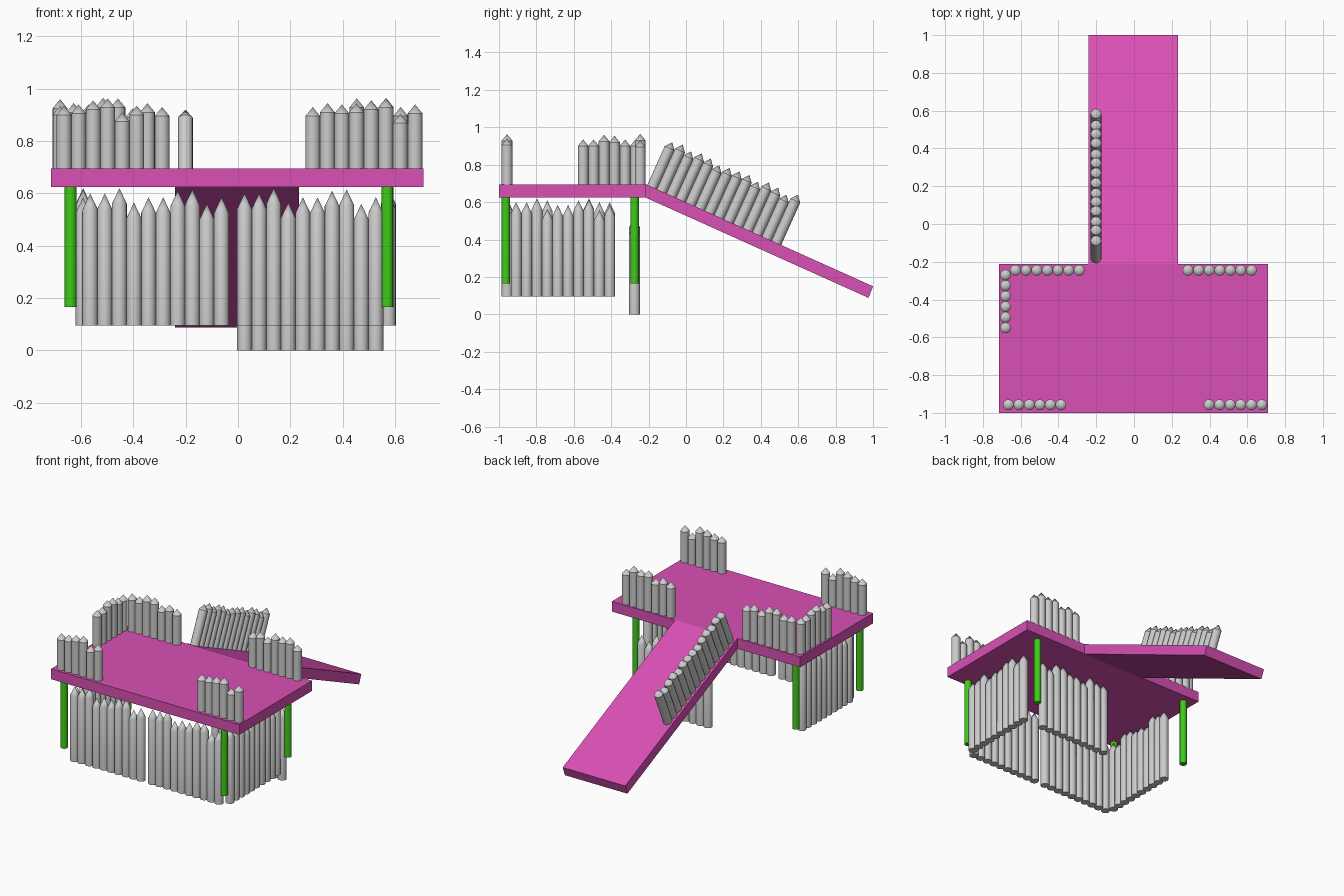
import bpy, bmesh
from math import cos, sin, pi, atan2
from mathutils import Vector, Matrix

if "Cube" in bpy.data.objects:
    bpy.data.objects.remove(bpy.data.objects["Cube"])


def material(name, rgb):
    m = bpy.data.materials.new(name)
    m.diffuse_color = (*rgb, 1)
    m.use_nodes = True
    m.node_tree.nodes["Principled BSDF"].inputs["Base Color"].default_value = m.diffuse_color
    return m


PINK = material("pink_paint", (0.70, 0.08, 0.46))
GREEN = material("green_paint", (0.05, 0.60, 0.01))


def finish(name, bm, mat=None, smooth=False):
    bmesh.ops.recalc_face_normals(bm, faces=bm.faces)
    me = bpy.data.meshes.new(name)
    bm.to_mesh(me)
    bm.free()
    ob = bpy.data.objects.new(name, me)
    bpy.context.collection.objects.link(ob)
    if mat:
        me.materials.append(mat)
    if smooth:
        bpy.ops.object.select_all(action='DESELECT')
        bpy.context.view_layer.objects.active = ob
        ob.select_set(True)
        bpy.ops.object.shade_smooth_by_angle(angle=0.6)
    return ob


def slab(name, profile, x0, x1, mat):
    """Extrude a y-z profile along x."""
    bm = bmesh.new()
    face = bm.faces.new([bm.verts.new((x0, y, z)) for y, z in profile])
    ext = bmesh.ops.extrude_face_region(bm, geom=[face])
    moved = [g for g in ext["geom"] if isinstance(g, bmesh.types.BMVert)]
    bmesh.ops.translate(bm, verts=moved, vec=(x1 - x0, 0, 0))
    return finish(name, bm, mat)


def add_picket(bm, base, axis, length, tip, r=0.0285, n=16):
    """Round stake with a pointed top."""
    rot = Vector((0, 0, 1)).rotation_difference(axis).to_matrix().to_4x4()
    mat = Matrix.Translation(base) @ rot
    ring = lambda z: [bm.verts.new(mat @ Vector((r * cos(2 * pi * i / n), r * sin(2 * pi * i / n), z)))
                      for i in range(n)]
    low, high = ring(0), ring(length - tip)
    top = bm.verts.new(mat @ Vector((0, 0, length)))
    bm.faces.new(low)
    for i in range(n):
        j = (i + 1) % n
        bm.faces.new((low[i], low[j], high[j], high[i]))
        bm.faces.new((high[i], high[j], top))


def fence(name, start, end, lengths, tip, axis=(0, 0, 1)):
    bm = bmesh.new()
    a, b = Vector(start), Vector(end)
    for i, h in enumerate(lengths):
        add_picket(bm, a.lerp(b, i / (len(lengths) - 1)), Vector(axis), h, tip)
    return finish(name, bm, None, True)


# Platform and sloping ramp
slab("deck", [(-1, 0.625), (-0.213, 0.625), (-0.213, 0.695), (-1, 0.695)], -0.715, 0.71, PINK)
slab("ramp", [(-0.213, 0.695), (1.0, 0.15), (0.976, 0.088), (-0.24, 0.635)], -0.24, 0.233, PINK)

# Four green legs
for side, x in (("left", -0.64), ("right", 0.571)):
    for end, y in (("front", -0.963), ("back", -0.275)):
        bm = bmesh.new()
        bmesh.ops.create_cone(bm, cap_ends=True, segments=16, radius1=0.0225, radius2=0.0225,
                              depth=0.465, matrix=Matrix.Translation((x, y, 0.3975)))
        finish(f"{end}_{side}_leg", bm, GREEN, True)

# Railing pickets around the deck edge
Z = 0.69
front = [0.245, 0.25, 0.265, 0.273, 0.22, 0.245]
fence("front_left_railing", (-0.665, -0.957, Z), (-0.387, -0.957, Z), front, 0.035)
fence("front_right_railing", (0.397, -0.957, Z), (0.677, -0.957, Z),
      [0.25, 0.255, 0.265, 0.273, 0.215, 0.25], 0.035)
fence("left_railing", (-0.68, -0.55, Z), (-0.68, -0.27, Z),
      [0.245, 0.245, 0.27, 0.265, 0.245, 0.245], 0.035)
fence("back_left_railing", (-0.628, -0.245, Z), (-0.29, -0.245, Z),
      [0.255, 0.25, 0.275, 0.273, 0.235, 0.255, 0.24], 0.035)
fence("back_right_railing", (0.286, -0.245, Z), (0.622, -0.245, Z),
      [0.24, 0.255, 0.235, 0.273, 0.265, 0.275, 0.24], 0.035)

# Ramp handrail, square to the slope
slope = atan2(0.545, 1.213)
fence("ramp_railing", (-0.201, -0.182, 0.678), (-0.201, 0.482, 0.380),
      [0.265, 0.277, 0.262, 0.275, 0.27, 0.255, 0.265, 0.27, 0.275, 0.26, 0.28, 0.275, 0.26, 0.285],
      0.035, (0, sin(slope), cos(slope)))

# Lower palisade panels, all sharing one rhythm of heights
panel = [0.505, 0.505, 0.525, 0.47, 0.49, 0.49, 0.515, 0.52, 0.465, 0.49]
B = 0.095
fence("front_left_palisade", (-0.565, -0.957, B), (-0.063, -0.957, B), panel, 0.06)
fence("front_right_palisade", (0.025, -0.957, B), (0.527, -0.957, B), panel, 0.06)
fence("right_palisade", (0.575, -0.908, B), (0.575, -0.408, B), panel, 0.06)
fence("left_palisade", (-0.592, -0.408, B), (-0.592, -0.908, B), panel, 0.06)
fence("back_palisade", (0.025, -0.275, 0), (0.527, -0.275, 0), panel, 0.06)
